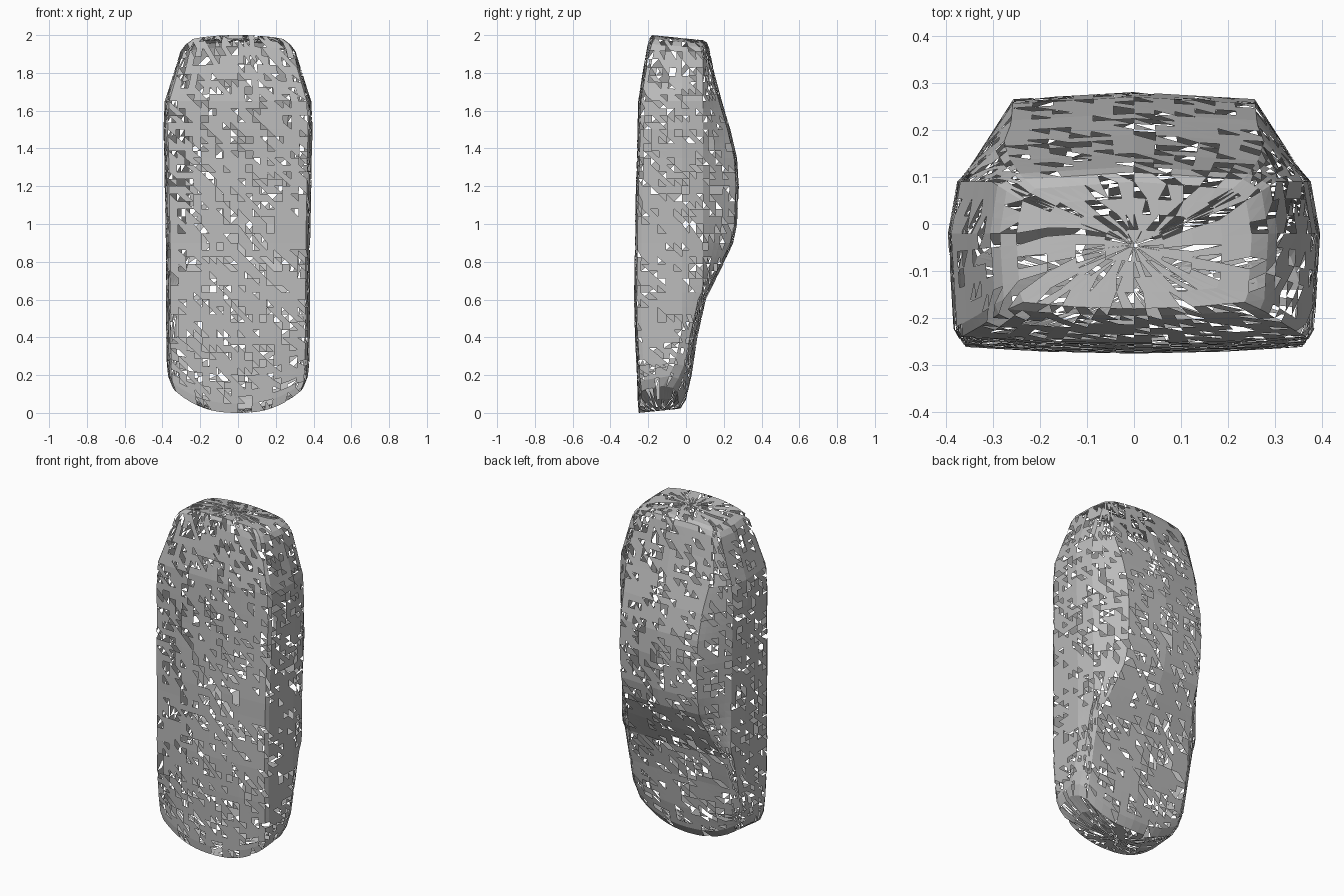
import bpy, bmesh, random
from mathutils import Vector

random.seed(4)
cube = bpy.data.objects.get("Cube")
if cube:
    bpy.data.objects.remove(cube)

grey = bpy.data.materials.new("Grey")
grey.use_nodes = True
tone = (0.5, 0.5, 0.5, 1)
grey.diffuse_color = tone
grey.node_tree.nodes["Principled BSDF"].inputs["Base Color"].default_value = tone

# Stations along the body: height, half width, front y, back y, end bow, end tilt
stations = [
    (0.00, 0.35, -0.25, -0.03, 0.16, 0.10),
    (0.05, 0.37, -0.255, 0.00, 0.14, 0.08),
    (0.20, 0.377, -0.26, 0.03, 0.06, 0),
    (0.40, 0.38, -0.27, 0.06, 0, 0),
    (0.60, 0.38, -0.275, 0.105, 0, 0),
    (0.75, 0.38, -0.273, 0.18, 0, 0),
    (0.90, 0.382, -0.27, 0.25, 0, 0),
    (1.00, 0.384, -0.27, 0.27, 0, 0),
    (1.20, 0.388, -0.265, 0.28, 0, 0),
    (1.35, 0.39, -0.26, 0.27, 0, 0),
    (1.50, 0.395, -0.257, 0.235, 0, 0),
    (1.65, 0.388, -0.253, 0.19, 0, 0),
    (1.80, 0.345, -0.23, 0.15, -0.02, 0),
    (1.94, 0.305, -0.205, 0.122, -0.04, -0.02),
    (1.98, 0.285, -0.195, 0.11, -0.06, -0.06),
    (2.00, 0.25, -0.18, 0.09, -0.06, -0.10),
]
SPACING = 0.042


def section(w, front, back):
    """Closed cross-section with a belt line below a narrower roof."""
    rise = min(1, max(0, (back - 0.08) / 0.15))
    roof = w * (0.85 - 0.19 * rise)
    belt = min(0.09, back - 0.04)
    half = [(0, front), (0.5 * w, front + 0.004), (0.94 * w, front + 0.014),
            (0.97 * w, front + 0.035), (w, min(-0.02, belt - 0.05)),
            (0.95 * w, belt), (roof, back - 0.015), (0, back)]
    counts = (5, 4, 1, 5, 3, 5, 6)
    pts = []
    for a, b, n in zip(half, half[1:], counts):
        pts += [Vector(a).lerp(Vector(b), i / n) for i in range(n)]
    pts.append(Vector(half[-1]))
    return pts + [Vector((-p.x, p.y)) for p in reversed(pts[1:-1])]


def ring(bm, station, scale=1):
    z, w, front, back, bow, tilt = station
    middle = Vector((0, (front + back) / 2))
    verts = []
    for p in section(w, front, back):
        p = middle + (p - middle) * scale
        h = z + bow * (abs(p.x) / 0.38) ** 2.5 + tilt * (p.y - front)
        verts.append(bm.verts.new((p.x, p.y, h)))
    return verts


bm = bmesh.new()
rings = [ring(bm, stations[0], s) for s in (0.03, 0.25, 0.5, 0.75)]
for a, b in zip(stations, stations[1:]):
    steps = max(1, round((b[0] - a[0]) / SPACING))
    for i in range(steps):
        rings.append(ring(bm, [p + (q - p) * i / steps for p, q in zip(a, b)]))
rings += [ring(bm, stations[-1], s) for s in (1, 0.75, 0.5, 0.25, 0.03)]

# Skin the rings
for low, high in zip(rings, rings[1:]):
    n = len(low)
    for i in range(n):
        j = (i + 1) % n
        bm.faces.new((low[i], low[j], high[j], high[i]))

# Break the skin into small triangles with scattered gaps
bmesh.ops.triangulate(bm, faces=bm.faces[:], quad_method='ALTERNATE')
bmesh.ops.recalc_face_normals(bm, faces=bm.faces[:])
gaps = [f for f in bm.faces if random.random() < 0.24]
bmesh.ops.delete(bm, geom=gaps, context='FACES')

mesh = bpy.data.meshes.new("body_shell")
bm.to_mesh(mesh)
bm.free()
mesh.materials.append(grey)
body = bpy.data.objects.new("body_shell", mesh)
bpy.context.collection.objects.link(body)
